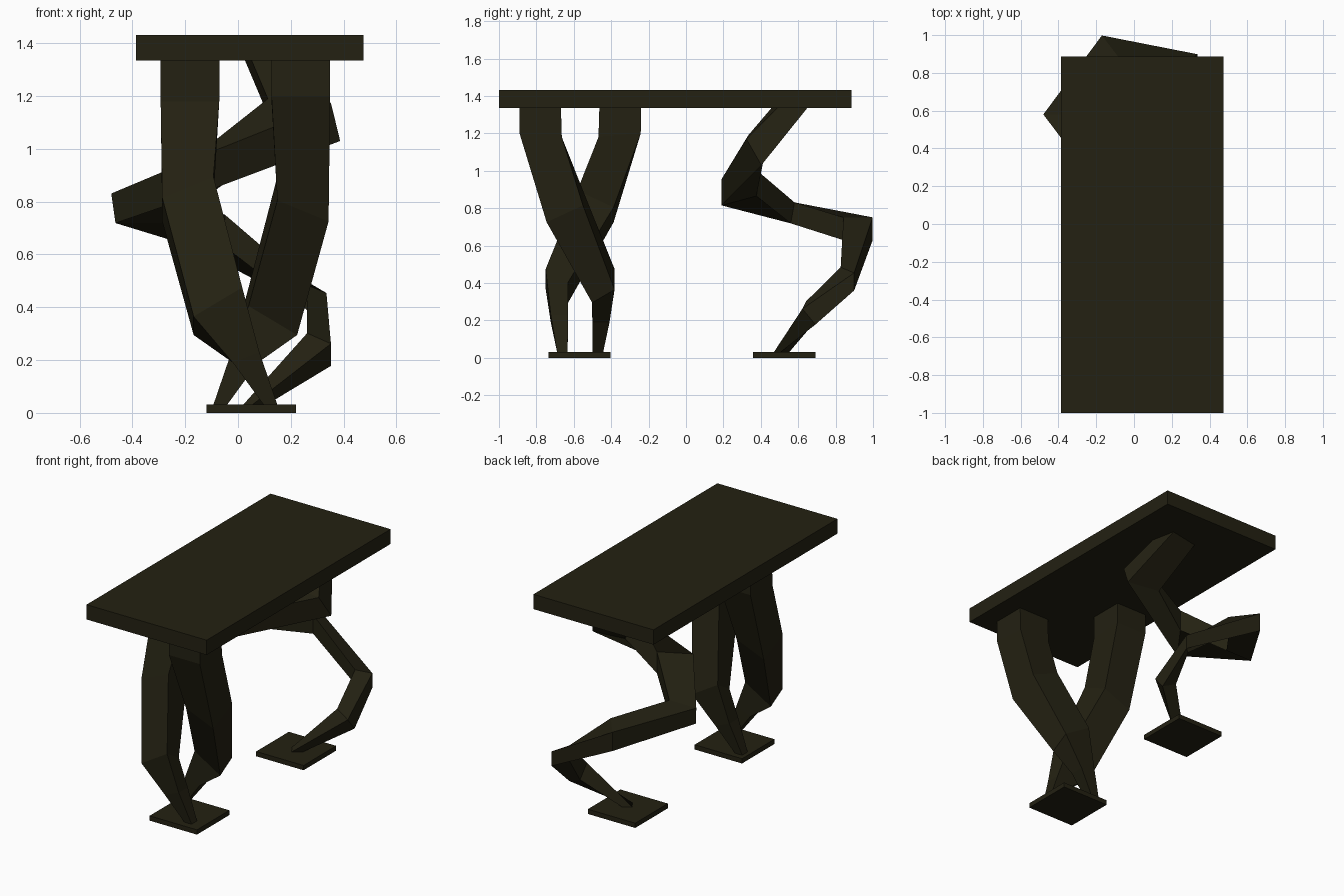
import bpy, bmesh
from mathutils import Vector, Matrix

if "Cube" in bpy.data.objects:
    bpy.data.objects.remove(bpy.data.objects["Cube"])

mat = bpy.data.materials.new("dark olive")
mat.diffuse_color = (0.017, 0.015, 0.006, 1)
mat.use_nodes = True
mat.node_tree.nodes["Principled BSDF"].inputs["Base Color"].default_value = mat.diffuse_color


def finish(name, bm):
    bmesh.ops.recalc_face_normals(bm, faces=bm.faces)
    me = bpy.data.meshes.new(name)
    bm.to_mesh(me)
    bm.free()
    me.materials.append(mat)
    ob = bpy.data.objects.new(name, me)
    bpy.context.collection.objects.link(ob)
    return ob


def box(name, lo, hi):
    lo, hi = Vector(lo), Vector(hi)
    bm = bmesh.new()
    bmesh.ops.create_cube(bm, size=1, matrix=Matrix.Translation((lo + hi) / 2)
                          @ Matrix.Diagonal((*(hi - lo), 1)))
    return finish(name, bm)


def bent_leg(name, rings, matrix=Matrix()):
    """Four-sided limb: each ring is a centre and two half-width vectors."""
    bm = bmesh.new()
    loops = []
    for c, u, v in rings:
        c, u, v = Vector(c), Vector(u), Vector(v)
        loops.append([bm.verts.new(matrix @ (c + i * u + j * v))
                      for i, j in ((1, 1), (-1, 1), (-1, -1), (1, -1))])
    for a, b in zip(loops, loops[1:]):
        for k in range(4):
            n = (k + 1) % 4
            bm.faces.new((a[k], a[n], b[n], b[k]))
    bm.faces.new(loops[0])
    bm.faces.new(loops[-1])
    return finish(name, bm)


# Slab top and the two foot plates
box("table_top", (-0.387, -1, 1.335), (0.475, 0.886, 1.431))
box("front_foot_plate", (-0.12, -0.735, 0), (0.22, -0.403, 0.031))
box("back_foot_plate", (-0.12, 0.358, 0), (0.22, 0.692, 0.031))

# Crossing front legs: one is the other turned half way round their shared axis
front = [
    ((0.238, -0.780, 1.345), (0.111, 0, 0), (0, 0.111, 0)),
    ((0.238, -0.777, 1.190), (0.111, 0, 0), (0, 0.113, -0.01)),
    ((0.246, -0.648, 0.810), (0.097, 0, -0.04), (0, 0.097, 0.045)),
    ((0.132, -0.442, 0.385), (0.092, 0, -0.055), (0, 0.060, 0.035)),
    ((0.025, -0.455, 0.210), (0.050, 0, -0.02), (0, 0.046, 0)),
    ((-0.073, -0.472, 0.020), (0.024, 0, 0), (0, 0.027, 0)),
]
axis = Vector((0.028, -0.566, 0))
half_turn = (Matrix.Translation(axis) @ Matrix.Rotation(3.14159265, 4, 'Z')
             @ Matrix.Translation(-axis))
bent_leg("front_leg_right", front)
bent_leg("front_leg_left", front, half_turn)

# Back leg winding down in a loose spiral
bent_leg("back_leg", [
    ((0.120, 0.590, 1.380), (0.100, 0.02, 0), (0, -0.05, 0.03)),
    ((0.250, 0.368, 1.110), (0.120, -0.005, -0.01), (-0.017, -0.04, 0.07)),
    ((-0.120, 0.283, 0.910), (-0.065, -0.093, -0.025), (0, 0, 0.070)),
    ((-0.375, 0.570, 0.775), (-0.097, 0, 0), (-0.008, 0.01, 0.056)),
    ((-0.110, 0.920, 0.690), (-0.060, 0.078, 0), (0, 0, 0.061)),
    ((0.298, 0.863, 0.422), (0.037, 0.036, -0.015), (0, 0, 0.047)),
    ((0.307, 0.667, 0.240), (0.045, -0.01, -0.02), (0, -0.035, 0.042)),
    ((0.050, 0.503, 0.020), (0.015, -0.025, 0), (-0.025, -0.015, 0)),
])
